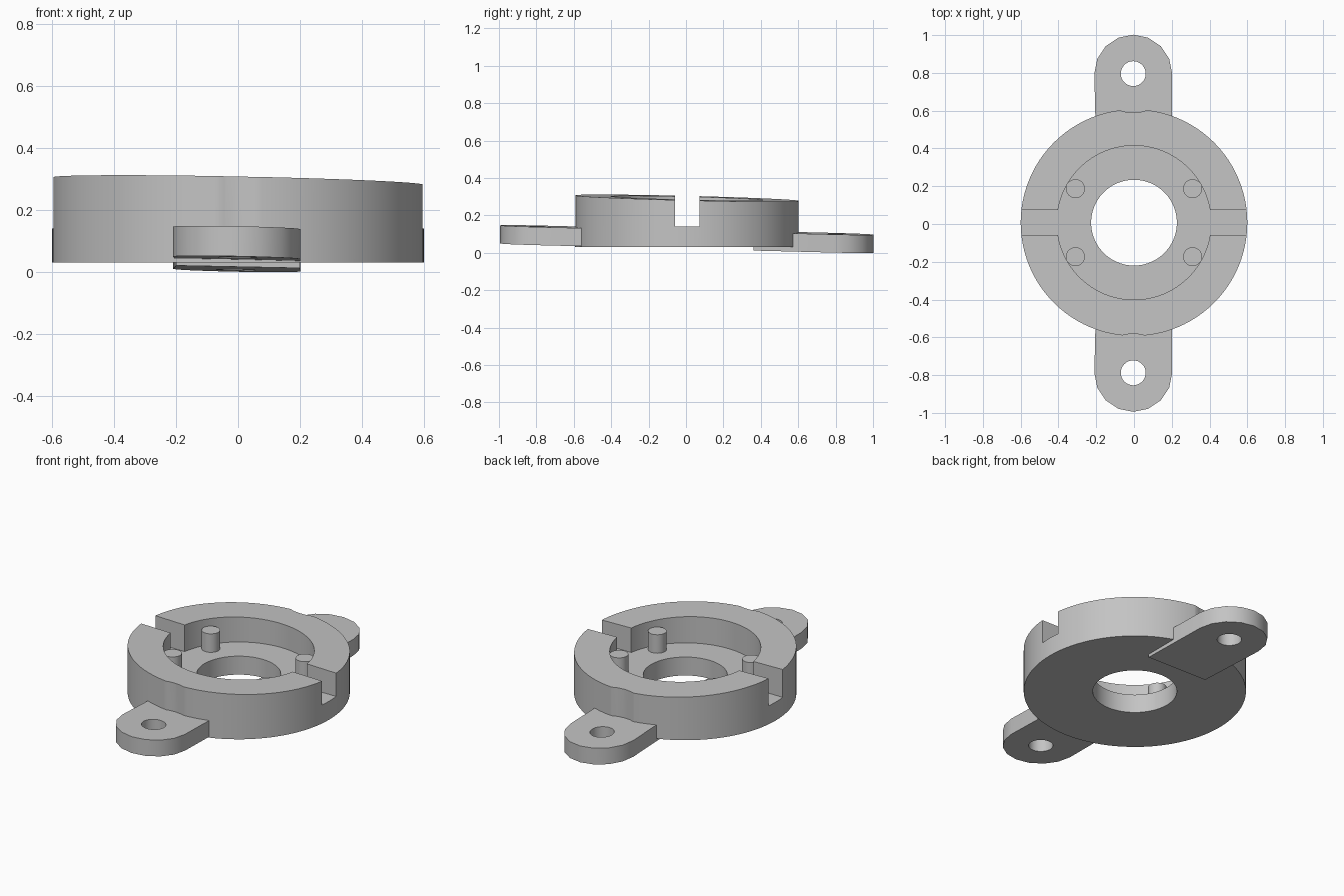
import bpy, bmesh
from math import sin, cos, pi
from mathutils import Matrix

cube = bpy.data.objects.get("Cube")
if cube:
    bpy.data.objects.remove(cube)

CY = 0.007          # ring centre in y
FLOOR = 0.14        # recess and slot floor

grey = bpy.data.materials.new("plain grey")
grey.use_nodes = True
colour = (0.55, 0.55, 0.55, 1)
grey.diffuse_color = colour
grey.node_tree.nodes["Principled BSDF"].inputs["Base Color"].default_value = colour


def tilt(x, y):
    """Slight lean shared by the rim and the ears."""
    return -0.02 * x - 0.025 * y


def make(name, bm):
    bmesh.ops.recalc_face_normals(bm, faces=bm.faces[:])
    mesh = bpy.data.meshes.new(name)
    bm.to_mesh(mesh)
    bm.free()
    ob = bpy.data.objects.new(name, mesh)
    bpy.context.collection.objects.link(ob)
    mesh.materials.append(grey)
    return ob


def cylinder(name, r, x, y, z0, z1, sides):
    bm = bmesh.new()
    bmesh.ops.create_cone(bm, cap_ends=True, segments=sides, radius1=r, radius2=r,
                          depth=z1 - z0, matrix=Matrix.Translation((x, y, (z0 + z1) / 2)))
    return make(name, bm)


def box(name, x0, x1, y0, y1, z0, z1):
    bm = bmesh.new()
    centre = Matrix.Translation(((x0 + x1) / 2, (y0 + y1) / 2, (z0 + z1) / 2))
    bmesh.ops.create_cube(bm, size=1, matrix=centre @ Matrix.Diagonal((x1 - x0, y1 - y0, z1 - z0, 1)))
    return make(name, bm)


def cut(ob, cutter):
    bpy.context.view_layer.objects.active = ob
    mod = ob.modifiers.new("cut", "BOOLEAN")
    mod.operation = "DIFFERENCE"
    mod.solver = "EXACT"
    mod.object = cutter
    bpy.ops.object.modifier_apply(modifier=mod.name)
    bpy.data.objects.remove(cutter)


def smooth(ob):
    bpy.ops.object.select_all(action="DESELECT")
    ob.select_set(True)
    bpy.context.view_layer.objects.active = ob
    bpy.ops.object.shade_smooth_by_angle(angle=pi / 6)


# Ring body: turned profile with a leaning rim
TOP = 0.2925
profile = [(0.227, 0.03), (0.6, 0.03), (0.6, TOP), (0.408, TOP), (0.408, FLOOR), (0.227, FLOOR)]
SIDES = 96
bm = bmesh.new()
loops = []
for i in range(SIDES):
    a = 2 * pi * i / SIDES
    loop = []
    for r, z in profile:
        x, y = r * cos(a), CY + r * sin(a)
        loop.append(bm.verts.new((x, y, z + tilt(x, y) if z == TOP else z)))
    loops.append(loop)
for i, loop in enumerate(loops):
    after = loops[(i + 1) % SIDES]
    for j in range(len(profile)):
        k = (j + 1) % len(profile)
        bm.faces.new((loop[j], after[j], after[k], loop[k]))
ring = make("ring_body", bm)

# Side slots and screw-head reliefs in the rim
for s in (-1, 1):
    x0, x1 = sorted((s * 0.33, s * 0.7))
    cut(ring, box("slot_cutter", x0, x1, CY - 0.066, CY + 0.066, FLOOR, 0.5))
    cut(ring, cylinder("relief_cutter", 0.207, -0.004, 0.004 + s * 0.792, 0.08, 0.5, 32))
smooth(ring)

# Mounting ears with a rounded end and a screw hole
EAR_R = 0.206
for s, name in ((-1, "front_ear"), (1, "back_ear")):
    cy = 0.004 + s * 0.792
    outline = [(-0.004 + EAR_R * cos(pi * i / 8), cy + s * EAR_R * sin(pi * i / 8)) for i in range(9)]
    outline += [(-0.2, s * 0.36), (0.2, s * 0.36)]
    bm = bmesh.new()
    low = [bm.verts.new((x, y, 0.025 + tilt(x, y))) for x, y in outline]
    high = [bm.verts.new((x, y, 0.122 + tilt(x, y))) for x, y in outline]
    bm.faces.new(low)
    bm.faces.new(high)
    for i in range(len(outline)):
        k = (i + 1) % len(outline)
        bm.faces.new((low[i], low[k], high[k], high[i]))
    ear = make(name, bm)
    cut(ear, cylinder("hole_cutter", 0.066, -0.004, cy, -0.2, 0.4, 32))
    smooth(ear)

# Four locating pegs on the recess floor
for sx, side in ((-1, "right"), (1, "left")):
    for sy, end in ((-1, "front"), (1, "back")):
        smooth(cylinder(f"{end}_{side}_peg", 0.05, sx * 0.31, CY + sy * 0.18, FLOOR - 0.02, 0.25, 32))
